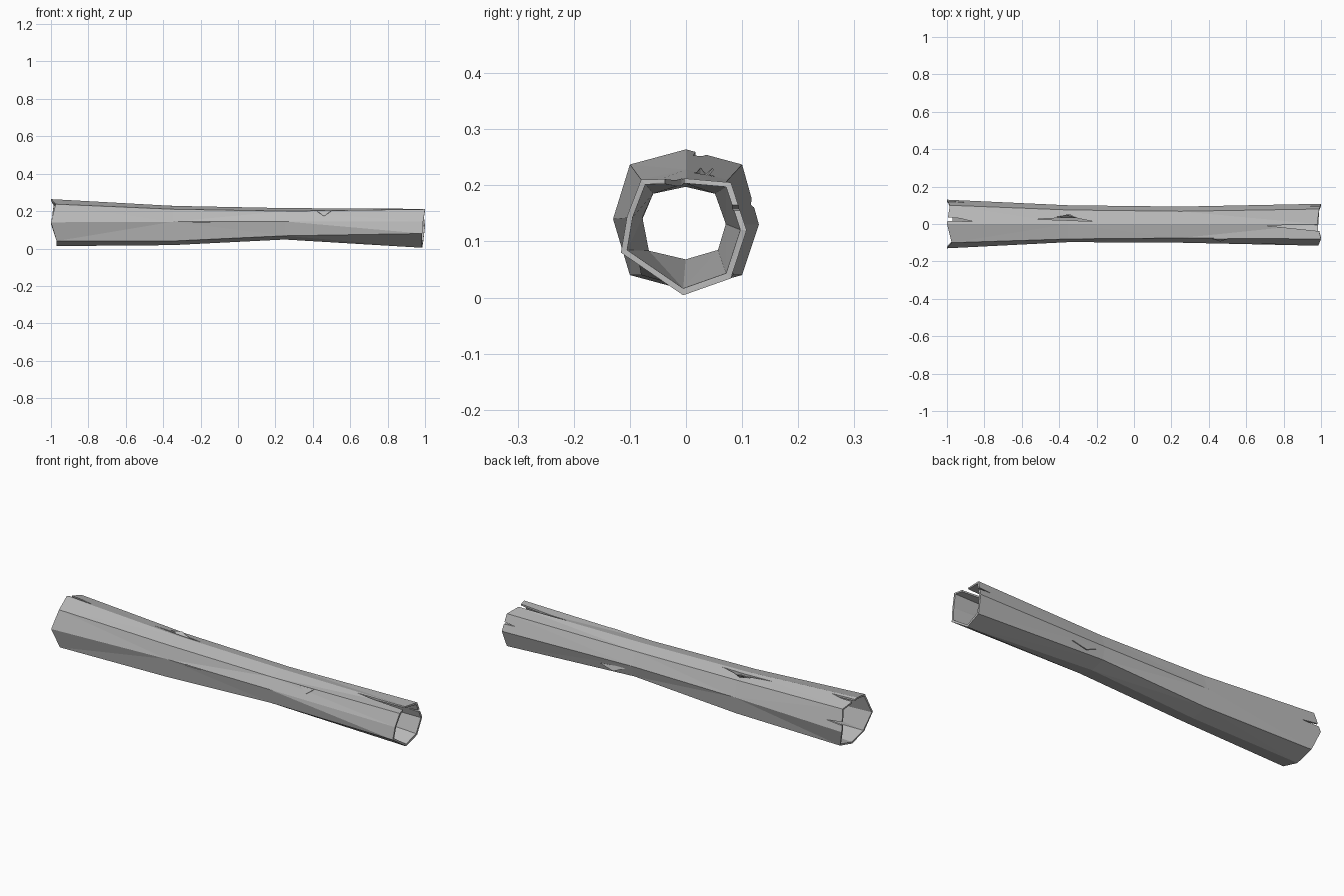
import bpy
import bmesh
from mathutils import Vector

if "Cube" in bpy.data.objects:
    bpy.data.objects.remove(bpy.data.objects["Cube"])

bark = bpy.data.materials.new("weathered grey")
bark.use_nodes = True
grey = (0.5, 0.5, 0.5, 1)
bark.diffuse_color = grey
bark.node_tree.nodes["Principled BSDF"].inputs["Base Color"].default_value = grey

# Octagonal cross-sections (y, z), from the top ridge round by the front
root_end = [(0, .264), (-.1, .237), (-.13, .14), (-.1, .04),
            (0, .013), (.1, .04), (.13, .13), (.1, .237)]
waist = [(0, .228), (-.08, .21), (-.097, .143), (-.08, .04),
         (0, .018), (.085, .04), (.1, .13), (.075, .21)]
middle = [(0, .216), (-.075, .2), (-.1, .145), (-.085, .068),
          (0, .048), (.075, .07), (.093, .13), (.068, .2)]
tip_end = [(0, .212), (-.08, .21), (-.105, .145), (-.116, .08),
           (-.005, .004), (.08, .034), (.108, .12), (.08, .205)]

# Ragged x positions of the two broken ends
root_x = [-1, -.975, -1, -.97, -.97, -.97, -1, -.985]
tip_x = [.98, 1, .99, .985, .985, .99, 1, .99]

stations = [(root_end, root_x, .93), (waist, [-.35] * 8, .8),
            (middle, [.25] * 8, .77), (tip_end, tip_x, .9)]


def add_ring(bm, section, xs, scale):
    centre = sum((Vector(p) for p in section), Vector((0, 0))) / len(section)
    ring = []
    for x, p in zip(xs, section):
        y, z = centre + (Vector(p) - centre) * scale
        ring.append(bm.verts.new((x, y, z)))
    return ring


def finish(bm, name):
    bmesh.ops.recalc_face_normals(bm, faces=bm.faces)
    mesh = bpy.data.meshes.new(name)
    bm.to_mesh(mesh)
    bm.free()
    mesh.materials.append(bark)
    obj = bpy.data.objects.new(name, mesh)
    bpy.context.collection.objects.link(obj)
    return obj


# Hollow trunk: outer skin out, inner skin back, closed into a loop
bm = bmesh.new()
loops = [add_ring(bm, s, xs, 1) for s, xs, _ in stations]
loops += [add_ring(bm, s, xs, t) for s, xs, t in reversed(stations)]
for a, b in zip(loops, loops[1:] + loops[:1]):
    for i in range(8):
        j = (i + 1) % 8
        bm.faces.new((a[i], a[j], b[j], b[i]))
bmesh.ops.triangulate(bm, faces=bm.faces)
trunk = finish(bm, "hollow_log")


def split(name, outline, low, high, sideways=False):
    """Cut a crack through the wall: outline in x,y (or x,z if sideways)."""
    bm = bmesh.new()

    def place(p, d):
        return (p[0], d, p[1]) if sideways else (p[0], p[1], d)

    caps = [[bm.verts.new(place(p, d)) for p in outline] for d in (low, high)]
    bm.faces.new(caps[0])
    bm.faces.new(caps[1])
    for i in range(len(outline)):
        j = (i + 1) % len(outline)
        bm.faces.new((caps[0][i], caps[0][j], caps[1][j], caps[1][i]))
    cutter = finish(bm, name)
    cutter.hide_render = True
    cutter.hide_set(True)
    mod = trunk.modifiers.new(name, "BOOLEAN")
    mod.operation = "DIFFERENCE"
    mod.solver = "EXACT"
    mod.object = cutter
    return cutter


cutters = [
    split("tip_split", [(.7, -.008), (1.1, -.002), (1.1, -.045), (.97, -.036)], .14, .3),
    split("root_split", [(-1.1, .045), (-1.1, .02), (-.86, .013), (-.93, .03)], .17, .3),
    split("top_crack", [(-.53, .026), (-.4, .032), (-.35, .052), (-.3, .03),
                        (-.22, .014), (-.36, .02)], .15, .3),
    split("back_split", [(-1.1, .19), (-1.1, .155), (-.9, .165)], .05, .2, True),
    split("tip_back_split", [(1.1, .175), (1.1, .15), (.93, .158)], .05, .2, True),
    split("front_slit", [(-.24, .14), (-.15, .139), (-.15, .143), (-.24, .144)], -.2, -.05, True),
]

# Bake the cracks into the trunk and drop the cutters
bpy.context.view_layer.update()
graph = bpy.context.evaluated_depsgraph_get()
cut_mesh = bpy.data.meshes.new_from_object(trunk.evaluated_get(graph))
trunk.modifiers.clear()
trunk.data = cut_mesh
for cutter in cutters:
    bpy.data.objects.remove(cutter)
for face in trunk.data.polygons:
    face.use_smooth = False
    face.material_index = 0


# Small raised bark splinters beside the cracks
def splinter(name, points, thickness):
    bm = bmesh.new()
    bm.faces.new([bm.verts.new(p) for p in points])
    shard = finish(bm, name)
    mod = shard.modifiers.new("thickness", "SOLIDIFY")
    mod.thickness = thickness


splinter("top_splinter", [(-.46, .034, .215), (-.3, .035, .21), (-.36, .05, .228)], .004)
splinter("front_knot", [(.42, -.076, .2), (.5, -.077, .201), (.46, -.09, .172)], .004)
splinter("back_splinter", [(.28, .085, .11), (.44, .09, .095), (.36, .094, .075)], .004)
